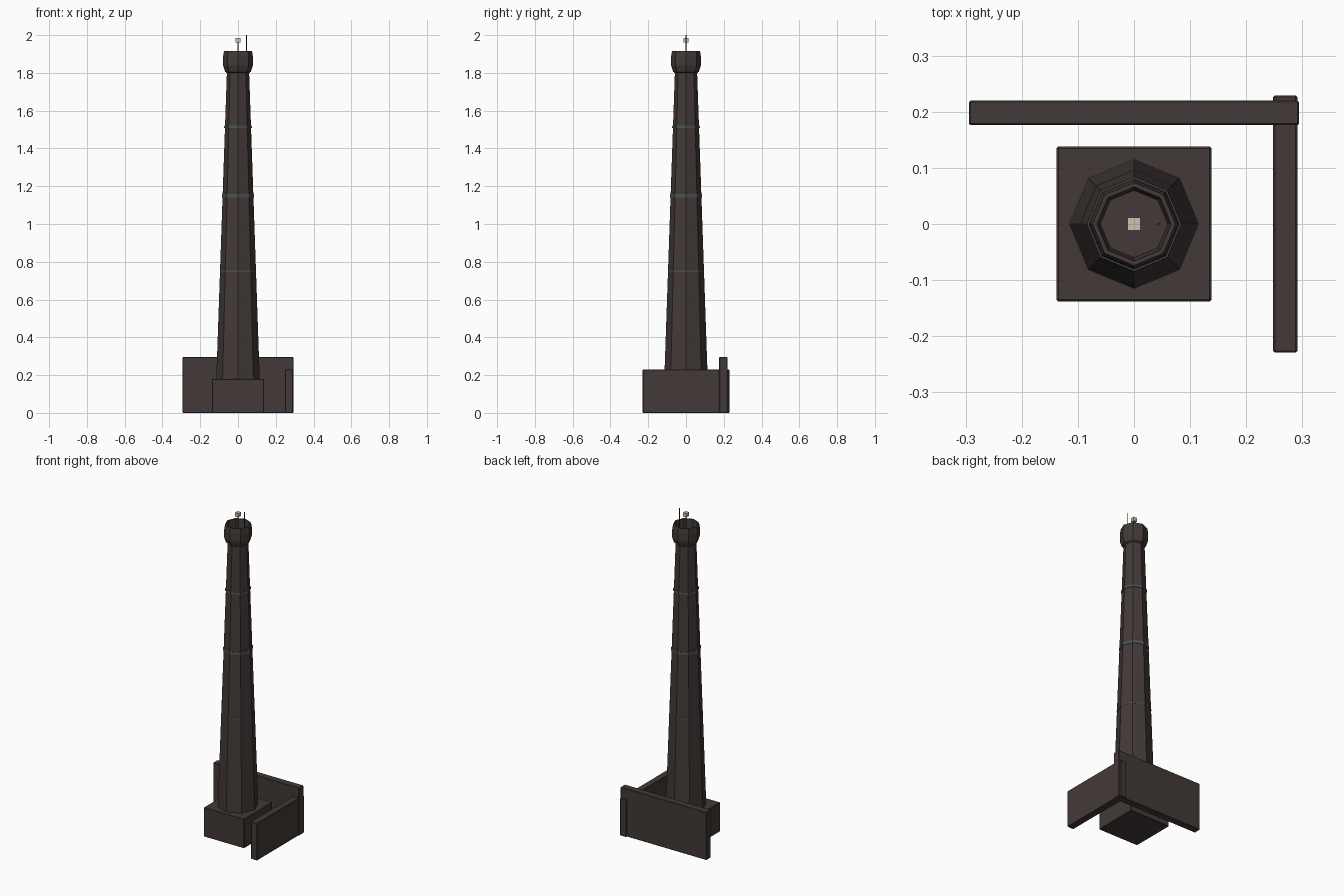
import bpy, bmesh, math
from mathutils import Matrix

if "Cube" in bpy.data.objects:
    bpy.data.objects.remove(bpy.data.objects["Cube"])


def material(name, rgb):
    m = bpy.data.materials.new(name)
    m.diffuse_color = (*rgb, 1)
    m.use_nodes = True
    m.node_tree.nodes["Principled BSDF"].inputs["Base Color"].default_value = m.diffuse_color
    return m


BRICK = material("dark_brick", (0.055, 0.042, 0.038))
STEEL = material("dull_steel", (0.07, 0.085, 0.095))
IRON = material("black_iron", (0.03, 0.03, 0.035))
LAMP = material("pale_lamp", (0.6, 0.56, 0.42))


def finish(name, bm, mat):
    bmesh.ops.recalc_face_normals(bm, faces=bm.faces)
    me = bpy.data.meshes.new(name)
    bm.to_mesh(me)
    bm.free()
    me.materials.append(mat)
    ob = bpy.data.objects.new(name, me)
    bpy.context.collection.objects.link(ob)
    return ob


def box(name, lo, hi, mat, bevel=0):
    size = [b - a for a, b in zip(lo, hi)]
    mid = [(a + b) / 2 for a, b in zip(lo, hi)]
    bm = bmesh.new()
    bmesh.ops.create_cube(bm, size=1, matrix=Matrix.Translation(mid) @ Matrix.Diagonal((*size, 1)))
    ob = finish(name, bm, mat)
    if bevel:
        mod = ob.modifiers.new("edge_bevel", 'BEVEL')
        mod.width, mod.segments = bevel, 1
    return ob


def lathe(name, profile, mat, sides=8, x=0, closed=False):
    """Stack rings of (radius, z); cap the ends, or join them into a loop."""
    bm = bmesh.new()
    rings = [[bm.verts.new((x + r * math.cos(math.tau * i / sides),
                            r * math.sin(math.tau * i / sides), z))
              for i in range(sides)] for r, z in profile]
    pairs = list(zip(rings, rings[1:]))
    if closed:
        pairs.append((rings[-1], rings[0]))
    else:
        bm.faces.new(rings[0])
        bm.faces.new(rings[-1])
    for a, b in pairs:
        for i in range(sides):
            j = (i + 1) % sides
            bm.faces.new((a[i], a[j], b[j], b[i]))
    return finish(name, bm, mat)


def shaft_radius(z):
    return 0.115 + (0.059 - 0.115) * (z - 0.18) / (1.80 - 0.18)


# Plinth and tapered octagonal shaft
box("plinth", (-0.138, -0.138, 0), (0.138, 0.138, 0.18), BRICK, 0.003)
lathe("chimney_shaft", [(shaft_radius(z), z) for z in (0.18, 1.81)], BRICK)

# Flared crown with a recessed flue opening
lathe("chimney_crown", [(0.059, 1.80), (0.068, 1.806), (0.079, 1.838), (0.079, 1.885),
                        (0.074, 1.917), (0.066, 1.917), (0.060, 1.85)], BRICK)

# Steel straps around the shaft
for n, (z, h, lift) in enumerate([(0.75, 0.006, 0.0012), (1.15, 0.018, 0.003), (1.515, 0.014, 0.004)]):
    a, b = z - h / 2, z + h / 2
    ra, rb = shaft_radius(a), shaft_radius(b)
    lathe(f"steel_band_{n + 1}", [(ra - 0.004, a), (ra + lift, a), (rb + lift, b), (rb - 0.004, b)],
          STEEL, closed=True)

# Lightning rod, lamp post and lamp
lathe("lightning_rod", [(0.0025, 1.85), (0.0025, 2.0)], IRON, 6, 0.045)
lathe("lamp_post", [(0.003, 1.85), (0.003, 1.965)], STEEL, 6)
box("warning_lamp", (-0.012, -0.012, 1.962), (0.012, 0.012, 1.986), LAMP)

# Ruined corner walls
box("back_wall", (-0.294, 0.176, 0), (0.294, 0.220, 0.295), BRICK, 0.003)
box("side_wall", (0.248, -0.229, 0), (0.291, 0.229, 0.23), BRICK, 0.003)
